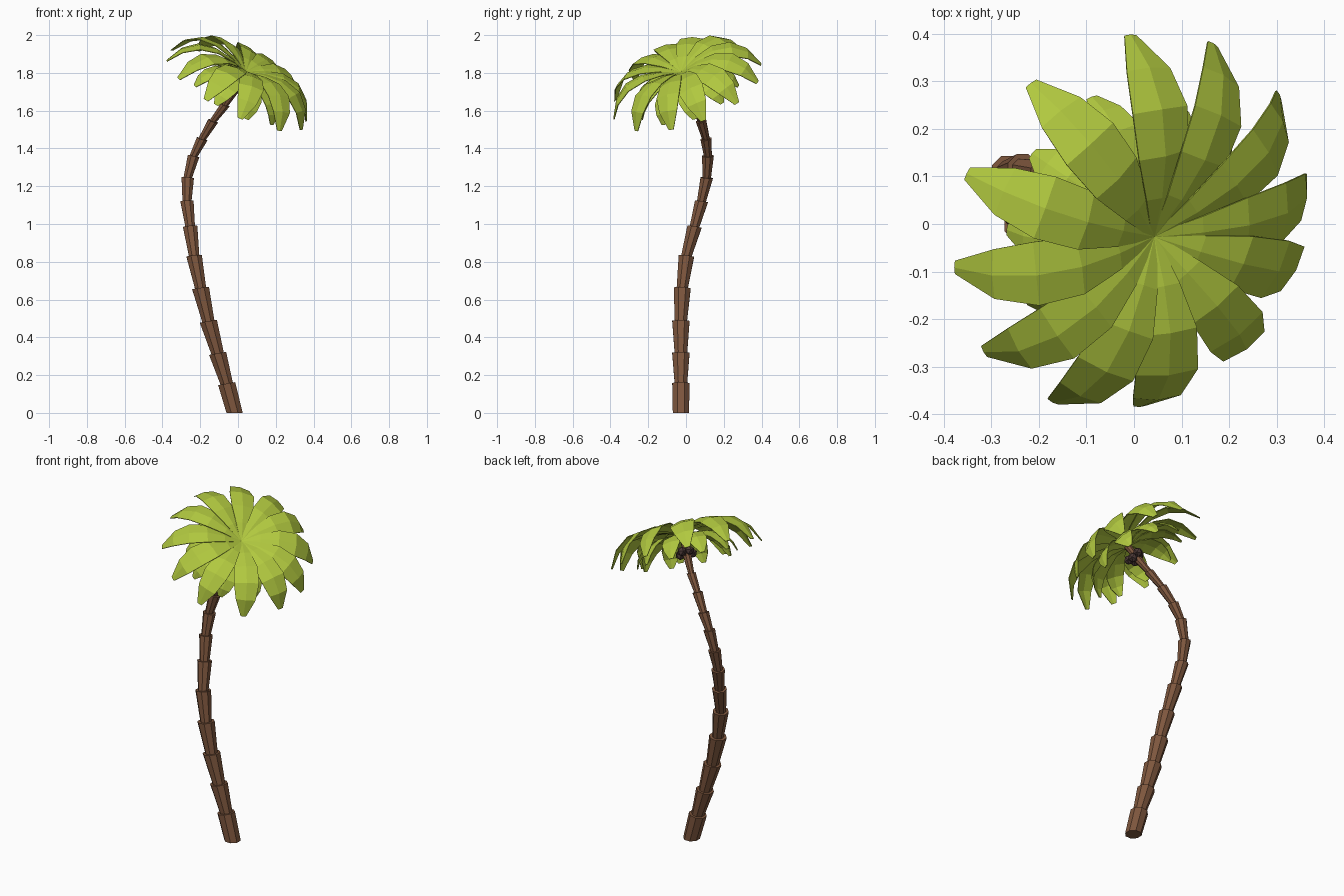
import bpy, bmesh, math, random
from mathutils import Vector

if "Cube" in bpy.data.objects:
    bpy.data.objects.remove(bpy.data.objects["Cube"])

random.seed(4)
HUB = Vector((0.04, -0.025, 1.80))           # where the fronds meet
AXIS = Vector((0.44, -0.30, 0.845)).normalized()  # crown leans with the trunk


def material(name, rgb):
    m = bpy.data.materials.new(name)
    m.diffuse_color = (*rgb, 1)
    m.use_nodes = True
    m.node_tree.nodes["Principled BSDF"].inputs["Base Color"].default_value = m.diffuse_color
    return m


def finish(bm, name, mat):
    me = bpy.data.meshes.new(name)
    bm.to_mesh(me)
    bm.free()
    me.materials.append(mat)
    ob = bpy.data.objects.new(name, me)
    bpy.context.collection.objects.link(ob)
    return ob


bark = material("bark", (0.21, 0.095, 0.048))
leaf = material("leaf", (0.44, 0.58, 0.05))
shell = material("shell", (0.07, 0.04, 0.037))

# trunk: stacked eight-sided cups that flare upwards; (x, y, z, top radius)
PATH = [(-0.018, -0.027, 0.0, 0.043), (-0.060, -0.027, 0.155, 0.046),
        (-0.108, -0.027, 0.315, 0.046), (-0.157, -0.027, 0.485, 0.046),
        (-0.198, -0.02, 0.66, 0.045), (-0.232, 0.002, 0.83, 0.041),
        (-0.253, 0.045, 0.985, 0.038), (-0.270, 0.082, 1.12, 0.035),
        (-0.266, 0.110, 1.245, 0.033), (-0.235, 0.116, 1.36, 0.031),
        (-0.190, 0.106, 1.45, 0.029), (-0.132, 0.080, 1.545, 0.027),
        (-0.068, 0.048, 1.63, 0.024), (-0.015, 0.012, 1.71, 0.022),
        (0.03, -0.018, 1.785, 0.020)]
SIDES = 8
pts = [Vector(p[:3]) for p in PATH]


def ring(bm, i, radius):
    if i == 0:
        nrm = Vector((0, 0, 1))
    else:
        tan = (pts[min(i + 1, len(pts) - 1)] - pts[i - 1]).normalized()
        nrm = (tan + Vector((0, 0, 0.6))).normalized()
    a = Vector((0, 1, 0)).cross(nrm).normalized()
    b = nrm.cross(a)
    angles = [2 * math.pi * (k + 0.5) / SIDES for k in range(SIDES)]
    return [bm.verts.new(pts[i] + radius * 1.08 * (a * math.cos(t) + b * math.sin(t))) for t in angles]


bm = bmesh.new()
for i in range(len(pts) - 1):
    top = PATH[i + 1][3]
    lo = ring(bm, i, PATH[0][3] if i == 0 else top * 0.72)
    hi = ring(bm, i + 1, top)
    for k in range(SIDES):
        j = (k + 1) % SIDES
        bm.faces.new((lo[k], lo[j], hi[j], hi[k]))
    bm.faces.new(lo[::-1])
    bm.faces.new(hi)
finish(bm, "trunk", bark)


# fronds: arched blades, slightly folded and rolled so neighbours overlap;
# profile rows are (reach, height, half width)
def frond(bm, u, profile, scale, roll):
    side = AXIS.cross(u)
    rows = []
    for i, (r, h, w) in enumerate(profile):
        r0, h0, _ = profile[max(i - 1, 0)]
        r1, h1, _ = profile[min(i + 1, len(profile) - 1)]
        tan = (u * (r1 - r0) + AXIS * (h1 - h0)).normalized()
        up = tan.cross(side)
        mid = HUB + (u * r + AXIS * h) * scale
        rows.append([bm.verts.new(mid + side * w * s + up * w * (roll * s - 0.15 * abs(s)))
                     for s in (-1, 0, 1)])
    for a, b in zip(rows, rows[1:]):
        for k in (0, 1):
            bm.faces.new((a[k], b[k], b[k + 1], a[k + 1]))


def heading(deg):
    """Direction in the crown plane seen from above at this compass angle."""
    c, s = math.cos(math.radians(deg)), math.sin(math.radians(deg))
    return Vector((c, s, -(AXIS.x * c + AXIS.y * s) / AXIS.z)).normalized()


UPPER = [(0, 0.005, 0.006), (0.1, 0.042, 0.036), (0.2, 0.060, 0.062),
         (0.3, 0.042, 0.068), (0.375, -0.018, 0.053), (0.420, -0.11, 0.014)]
LOWER = [(0, -0.02, 0.006), (0.09, 0.0, 0.035), (0.17, -0.01, 0.058),
         (0.235, -0.045, 0.055), (0.27, -0.09, 0.04), (0.285, -0.14, 0.012)]

bm = bmesh.new()
for deg in (90, 65, 40, 13, -14, -50, -87, -113, -138, -165, 164, 126):
    frond(bm, heading(deg), UPPER, random.uniform(0.98, 1.0), 0.15)
upper = finish(bm, "upper_fronds", leaf)

bm = bmesh.new()
e1 = heading(145.7)
e2 = AXIS.cross(e1)
for i in range(10):
    t = 2 * math.pi * i / 10
    frond(bm, e1 * math.cos(t) + e2 * math.sin(t), LOWER, random.uniform(0.96, 1.03), 0.1)
lower = finish(bm, "lower_fronds", leaf)

for ob in (upper, lower):
    m = ob.modifiers.new("thickness", 'SOLIDIFY')
    m.thickness = 0.004
    m.offset = 0

# coconuts clustered under the crown
bm = bmesh.new()
for i in range(5):
    t = 2 * math.pi * i / 5 + 0.3
    spot = HUB + (e1 * math.cos(t) + e2 * math.sin(t)) * 0.035 - AXIS * (0.09 + 0.015 * (i % 2))
    made = bmesh.ops.create_icosphere(bm, subdivisions=1, radius=0.028)
    bmesh.ops.translate(bm, verts=made["verts"], vec=spot)
finish(bm, "coconuts", shell)
